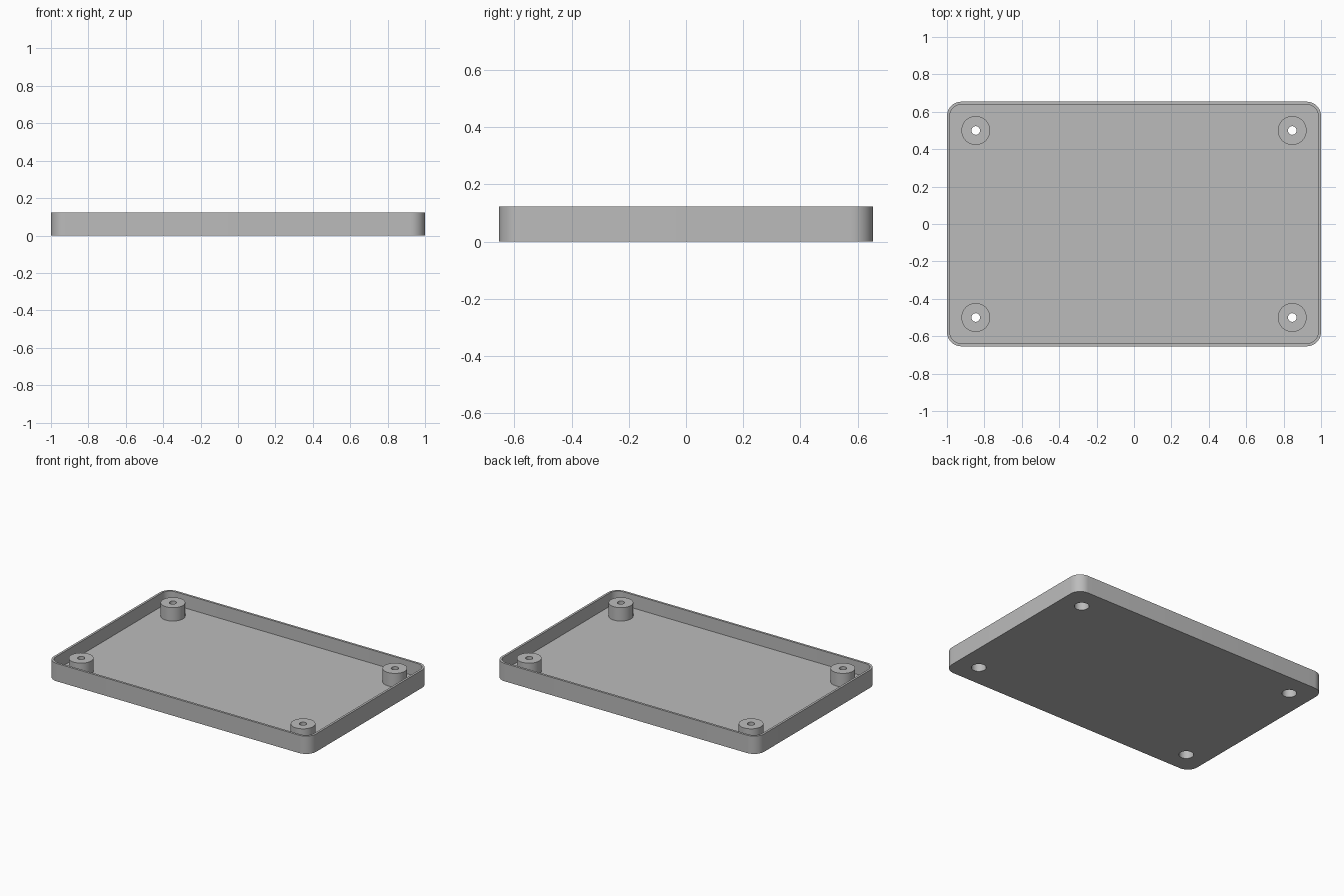
import bpy
import bmesh
from math import cos, sin, pi, radians

if "Cube" in bpy.data.objects:
    bpy.data.objects.remove(bpy.data.objects["Cube"], do_unlink=True)

# Main dimensions
HALF_X, HALF_Y, HEIGHT = 1.0, 0.654, 0.123
WALL, FLOOR, CORNER = 0.0154, 0.031, 0.077
POST_X, POST_Y, POST_R = 0.846, 0.5, 0.077
SCREW_R, RECESS_R, RECESS_TOP = 0.023, 0.046, 0.077

grey = bpy.data.materials.new("plain_grey")
grey.use_nodes = True
grey.diffuse_color = (0.5, 0.5, 0.5, 1)
grey.node_tree.nodes["Principled BSDF"].inputs["Base Color"].default_value = (0.5, 0.5, 0.5, 1)

bm = bmesh.new()


def loop(points, z):
    """Closed ring of vertices and its edges."""
    verts = [bm.verts.new((x, y, z)) for x, y in points]
    edges = [bm.edges.new((v, verts[i - 1])) for i, v in enumerate(verts)]
    return verts, edges


def skin(rings):
    """Join successive rings with quads."""
    for (a, _), (b, _) in zip(rings, rings[1:]):
        for i in range(len(a)):
            bm.faces.new((a[i - 1], a[i], b[i], b[i - 1]))


def rounded_rect(inset, steps=12):
    r = CORNER - inset
    points = []
    for k, (sx, sy) in enumerate(((1, 1), (-1, 1), (-1, -1), (1, -1))):
        cx, cy = sx * (HALF_X - CORNER), sy * (HALF_Y - CORNER)
        for i in range(steps + 1):
            a = (k + i / steps) * pi / 2
            points.append((cx + r * cos(a), cy + r * sin(a)))
    return points


def circle(cx, cy, r, n=48):
    return [(cx + r * cos(2 * pi * i / n), cy + r * sin(2 * pi * i / n)) for i in range(n)]


# Outer wall, rim and inner wall
outer, inner = rounded_rect(0), rounded_rect(WALL)
wall = [loop(outer, 0), loop(outer, HEIGHT), loop(inner, HEIGHT), loop(inner, FLOOR)]
skin(wall)
underside_edges = list(wall[0][1])
floor_edges = list(wall[-1][1])

# Corner screw posts, with a screw hole and a wider recess from below
for sx in (-1, 1):
    for sy in (-1, 1):
        profile = ((POST_R, FLOOR), (POST_R, HEIGHT), (SCREW_R, HEIGHT),
                   (SCREW_R, RECESS_TOP), (RECESS_R, RECESS_TOP), (RECESS_R, 0))
        rings = [loop(circle(sx * POST_X, sy * POST_Y, r), z) for r, z in profile]
        skin(rings)
        floor_edges += rings[0][1]
        underside_edges += rings[-1][1]

# Floor and underside, leaving the post openings
for edges, up in ((floor_edges, 1), (underside_edges, -1)):
    bmesh.ops.triangle_fill(bm, edges=edges, use_beauty=True, normal=(0, 0, up))

bmesh.ops.recalc_face_normals(bm, faces=bm.faces)
mesh = bpy.data.meshes.new("enclosure_tray")
bm.to_mesh(mesh)
bm.free()
mesh.materials.append(grey)
tray = bpy.data.objects.new("enclosure_tray", mesh)
bpy.context.collection.objects.link(tray)

bpy.ops.object.select_all(action="DESELECT")
tray.select_set(True)
bpy.context.view_layer.objects.active = tray
bpy.ops.object.shade_smooth_by_angle(angle=radians(30))
